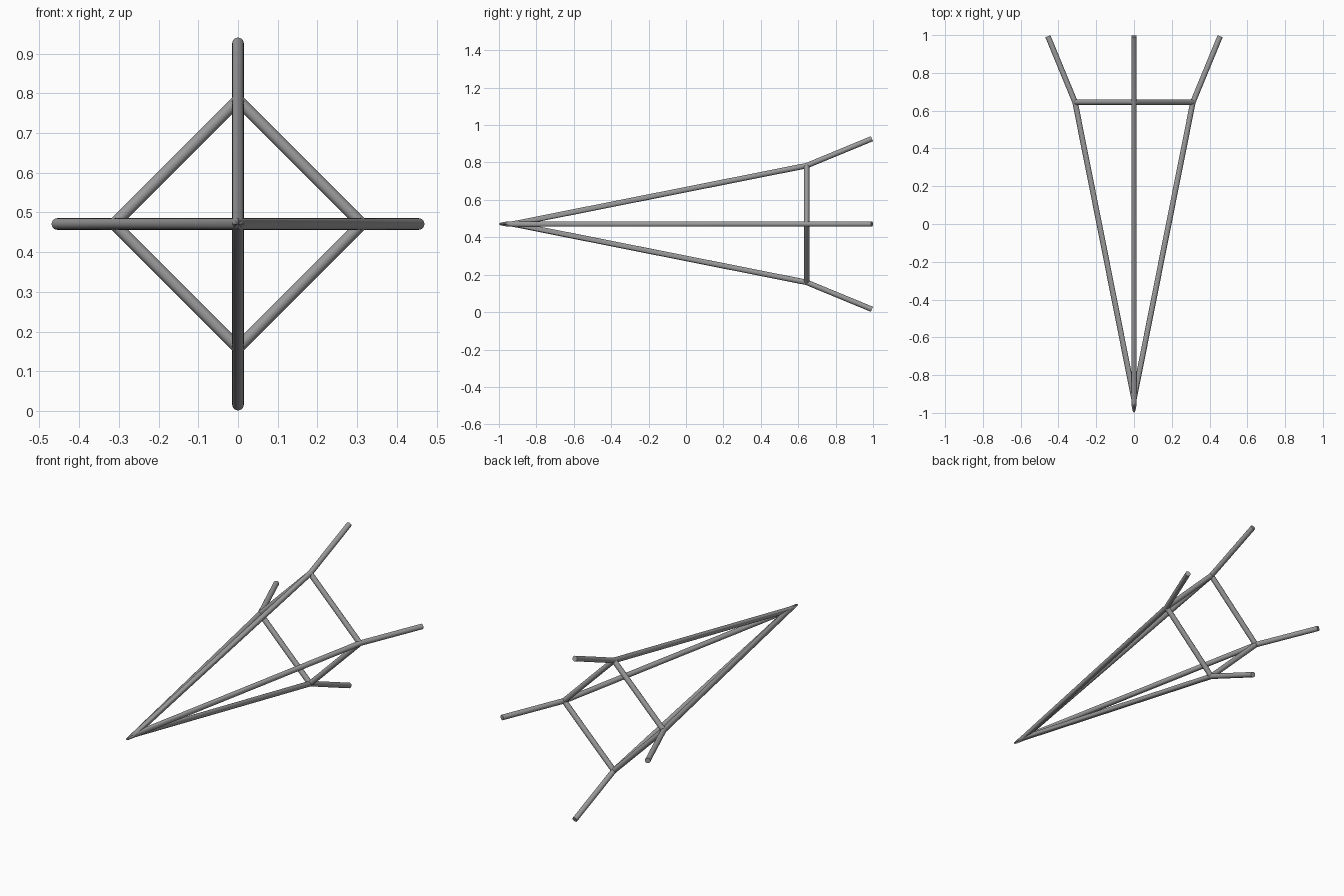
import bpy, bmesh
from math import cos, sin, pi
from mathutils import Vector

cube = bpy.data.objects.get("Cube")
if cube:
    bpy.data.objects.remove(cube)

RADIUS = 0.0145
SIDES = 16
MID_Z = 0.471

grey = bpy.data.materials.new("steel grey")
grey.use_nodes = True
colour = (0.33, 0.33, 0.33, 1)
grey.diffuse_color = colour
grey.node_tree.nodes["Principled BSDF"].inputs["Base Color"].default_value = colour


def tube(name, points, binormal):
    """Round rod along a planar path, with mitred bends and flat end caps."""
    pts = [Vector(p) for p in points]
    dirs = [(b - a).normalized() for a, b in zip(pts, pts[1:])]
    bm = bmesh.new()
    rings = []
    for i, p in enumerate(pts):
        d = dirs[max(i - 1, 0)]
        n = (d + dirs[min(i, len(dirs) - 1)]).normalized()
        side = binormal.cross(d)
        ring = []
        for k in range(SIDES):
            a = 2 * pi * k / SIDES
            v = (side * cos(a) + binormal * sin(a)) * RADIUS
            ring.append(bm.verts.new(p + v - d * (v.dot(n) / d.dot(n))))
        rings.append(ring)
    for r, s in zip(rings, rings[1:]):
        for k in range(SIDES):
            m = (k + 1) % SIDES
            bm.faces.new((r[k], r[m], s[m], s[k]))
    bm.faces.new(rings[0])
    bm.faces.new(rings[-1])
    bmesh.ops.recalc_face_normals(bm, faces=bm.faces)
    mesh = bpy.data.meshes.new(name)
    bm.to_mesh(mesh)
    bm.free()
    mesh.materials.append(grey)
    obj = bpy.data.objects.new(name, mesh)
    bpy.context.collection.objects.link(obj)
    bpy.ops.object.select_all(action='DESELECT')
    obj.select_set(True)
    bpy.context.view_layer.objects.active = obj
    bpy.ops.object.shade_smooth_by_angle(angle=pi / 6)


# Long rods meeting at the pointed nose, flaring outward at the back
profile = [(-0.456, 0.994), (-0.312, 0.645), (0, -0.926), (0.312, 0.645), (0.456, 0.994)]
tube("horizontal_rods", [(r, y, MID_Z) for r, y in profile], Vector((0, 0, 1)))
tube("vertical_rods", [(0, y, MID_Z + r) for r, y in profile], Vector((1, 0, 0)))

# Diamond of struts bracing the four bends
corners = [(0.312 * cos(k * pi / 2), 0.645, MID_Z + 0.312 * sin(k * pi / 2)) for k in range(4)]
names = ["upper_left", "upper_right", "lower_right", "lower_left"]
for k, name in enumerate(names):
    tube(name + "_strut", [corners[k], corners[(k + 1) % 4]], Vector((0, 1, 0)))
